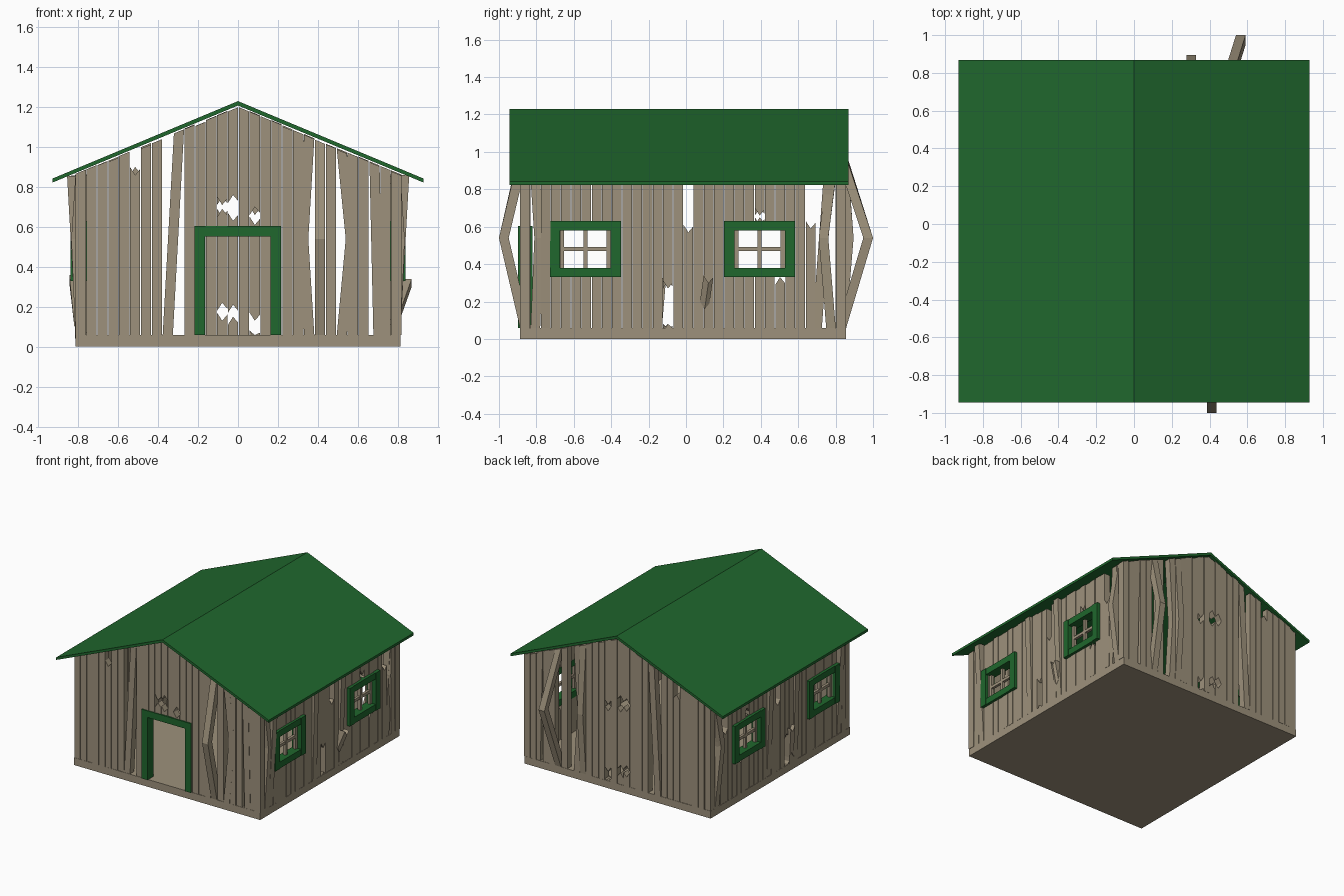
import bpy, bmesh, random
from mathutils import Vector

if "Cube" in bpy.data.objects:
    bpy.data.objects.remove(bpy.data.objects["Cube"])

random.seed(4)
PITCH, W, T = 0.0545, 0.051, 0.052
X, YF, YB = 0.815, -0.887, 0.856      # outer wall faces
FLOOR = 0.058


def material(name, rgb):
    m = bpy.data.materials.new(name)
    m.diffuse_color = (*rgb, 1)
    m.use_nodes = True
    m.node_tree.nodes["Principled BSDF"].inputs["Base Color"].default_value = m.diffuse_color
    return m


WOOD = material("weathered_wood", (0.34, 0.285, 0.20))
GREEN = material("green_paint", (0.014, 0.135, 0.026))

# Each wall maps (u along wall, d outwards, z) to world space
MAPS = {
    "front": lambda u, d, z: Vector((u, YF - d, z)),
    "back": lambda u, d, z: Vector((u, YB + d, z)),
    "right": lambda u, d, z: Vector((X + d, u, z)),
    "left": lambda u, d, z: Vector((-X - d, u, z)),
}


def finish(bm, name, mat):
    bmesh.ops.recalc_face_normals(bm, faces=bm.faces)
    me = bpy.data.meshes.new(name)
    bm.to_mesh(me)
    bm.free()
    me.materials.append(mat)
    bpy.context.collection.objects.link(bpy.data.objects.new(name, me))


def skin(bm, rings):
    """Join rings of 6 points (3 outer, 3 inner) into a closed plank."""
    vs = [[bm.verts.new(p) for p in r] for r in rings]
    for a, b in zip(vs, vs[1:]):
        for k in range(6):
            j = (k + 1) % 6
            bm.faces.new((a[k], a[j], b[j], b[k]))
    for r in (vs[0], vs[-1]):
        bm.faces.new((r[0], r[1], r[4], r[5]))
        bm.faces.new((r[1], r[2], r[3], r[4]))


def plank(bm, f, u, stations):
    """stations: (shift along wall, shift outwards, [z left, z mid, z right])"""
    rings = []
    for du, out, zs in stations:
        us = [u + du + k * W / 2 for k in (-1, 0, 1)]
        outer = [f(a, out, z) for a, z in zip(us, zs)]
        inner = [f(a, out - T, z) for a, z in zip(us, zs)]
        rings.append(outer + inner[::-1])
    skin(bm, rings)


def box(bm, f, u0, u1, z0, z1, d0, d1):
    um = (u0 + u1) / 2
    skin(bm, [[f(u, d1, z) for u in (u0, um, u1)] + [f(u, d0, z) for u in (u1, um, u0)]
              for z in (z0, z1)])


def jag(z):
    s = random.choice((-1, 1))
    return [z - s * 0.02, z + s * 0.02, z - s * 0.01]


def wall(name, start, ids, top, gaps={}, bends={}, tilts={}, missing=(), openings=()):
    """gaps: index -> broken z ranges; bends: index -> (along, out) at mid height;
    tilts: index -> (bottom along, top along, top out); openings: (u0, u1, z0, z1)"""
    bm = bmesh.new()
    f = MAPS[name]
    for i in ids:
        if i in missing:
            continue
        u = start + (i + 0.5) * PITCH
        out = random.uniform(-0.004, 0.002)
        cut = [(a, b, True) for a, b in gaps.get(i, ())]
        cut += [(z0, z1, False) for u0, u1, z0, z1 in openings if u0 < u < u1]
        b0, b1, bo = tilts.get(i, (0, 0, 0))
        drop = random.uniform(0, 0.012)
        tops = [top(u + b1 + k * W / 2) - drop for k in (-1, 0, 1)]
        if i in bends:
            du, do = bends[i]
            plank(bm, f, u, [(0, 0, [FLOOR] * 3), (du, do, [0.54] * 3), (0, 0, tops)])
            continue
        # Split the plank into the pieces left between breaks and openings
        low = [FLOOR] * 3
        pieces = []
        for a, b, broken in sorted(cut):
            if a > FLOOR:
                pieces.append((low, jag(a) if broken else [a] * 3))
            low = jag(b) if broken else [b] * 3
        if max(low) < min(tops) - 0.02:
            pieces.append((low, tops))
        for lo, hi in pieces:
            t = [(sum(z) / 3 - FLOOR) / (top(u) - FLOOR) for z in (lo, hi)]
            plank(bm, f, u, [(b0 + (b1 - b0) * k, out + bo * k, z) for k, z in zip(t, (lo, hi))])
    finish(bm, name + "_wall_planks", WOOD)


# Floor slab
bm = bmesh.new()
box(bm, MAPS["front"], -X, X, 0, FLOOR, YF - YB, 0)
finish(bm, "floor_base", WOOD)

# Folded gable roof
profile = [(-.93, .822), (-.93, .842), (0, 1.23), (.93, .842), (.93, .822), (0, 1.208)]
bm = bmesh.new()
a, b = [[bm.verts.new((x, y, z)) for x, z in profile] for y in (-0.944, 0.868)]
for k in range(6):
    j = (k + 1) % 6
    bm.faces.new((a[k], a[j], b[j], b[k]))
for r in (a, b):
    bm.faces.new((r[0], r[1], r[2], r[5]))
    bm.faces.new((r[2], r[3], r[4], r[5]))
finish(bm, "roof", GREEN)


# Gable walls
def gable(u):
    return 1.205 - 0.415 * abs(u)


high = (0.67, 0.73)
gable_gaps = {5: [(0.88, 1.1)], 13: [high], 14: [(0.65, 0.74)], 16: [(0.63, 0.68)]}
gable_tilts = {8: (0, 0.055, 0), 27: (0.02, 0, 0)}
wall("front", -X, range(30), gable, gable_gaps,
     {21: (-0.03, 0), 22: (0, 0.113), 24: (0.045, 0)}, gable_tilts, (9,),
     [(-0.19, 0.19, 0, 0.58)])
back_gaps = {k: list(v) for k, v in gable_gaps.items()}
for k, g in {13: (0.15, 0.2), 14: (0.13, 0.19), 16: (0.06, 0.15)}.items():
    back_gaps[k].append(g)
wall("back", -X, range(30), gable, back_gaps,
     {20: (0, 0.04), 21: (-0.03, 0), 24: (0.045, 0.144)}, gable_tilts, (9, 22))

# Side walls with two windows each
WINDOWS = [(-0.728, -0.348), (0.203, 0.583)]
holes = [(a + 0.04, b - 0.04, 0.35, 0.61) for a, b in WINDOWS]


def eave(u):
    return 0.862


side_gaps = {14: [(0.06, 0.29)], 16: [(0.59, 0.9)], 23: [(0.63, 0.68)], 25: [(0.31, 0.36)],
             28: [(0.61, 0.9)]}
for side in ("right", "left"):
    wall(side, YF, range(1, 31), eave, side_gaps,
         {30: (-0.04, 0.025), 1: (0.02, 0.02)},
         {29: (-0.02, 0.04, 0.01), 2: (0, 0, 0.045), 12: (0, 0, 0.02), 18: (0, 0, 0.03)},
         (), holes)

    # Window frames and glazing bars
    f = MAPS[side]
    frame, bars = bmesh.new(), bmesh.new()
    for u0, u1 in WINDOWS:
        um = (u0 + u1) / 2
        for p in (u0, u1 - 0.055):
            box(frame, f, p, p + 0.055, 0.33, 0.63, -0.06, 0.024)
        for z in (0.33, 0.58):
            box(frame, f, u0 + 0.055, u1 - 0.055, z, z + 0.05, -0.055, 0.02)
        for p in (u0 + 0.055, um - 0.011, u1 - 0.077):
            box(bars, f, p, p + 0.022, 0.38, 0.58, -0.035, -0.012)
        box(bars, f, u0 + 0.055, u1 - 0.055, 0.469, 0.491, -0.034, -0.013)
    finish(frame, side + "_window_frames", GREEN)
    finish(bars, side + "_window_bars", WOOD)

# Door frame
bm = bmesh.new()
for u in (-0.218, 0.162):
    box(bm, MAPS["front"], u, u + 0.053, FLOOR, 0.605, -0.065, 0.01)
box(bm, MAPS["front"], -0.165, 0.162, 0.552, 0.605, -0.06, 0.008)
finish(bm, "door_frame", GREEN)

# Loose broken boards hanging off the side walls
for side, u, z0, z1, d in (("right", 0.1, 0.18, 0.32, 0.055), ("left", -0.15, 0.12, 0.34, 0.03)):
    bm = bmesh.new()
    plank(bm, MAPS[side], u, [(0, 0.005, jag(z0)), (0.02, d, jag(z1))])
    finish(bm, side + "_loose_board", WOOD)
